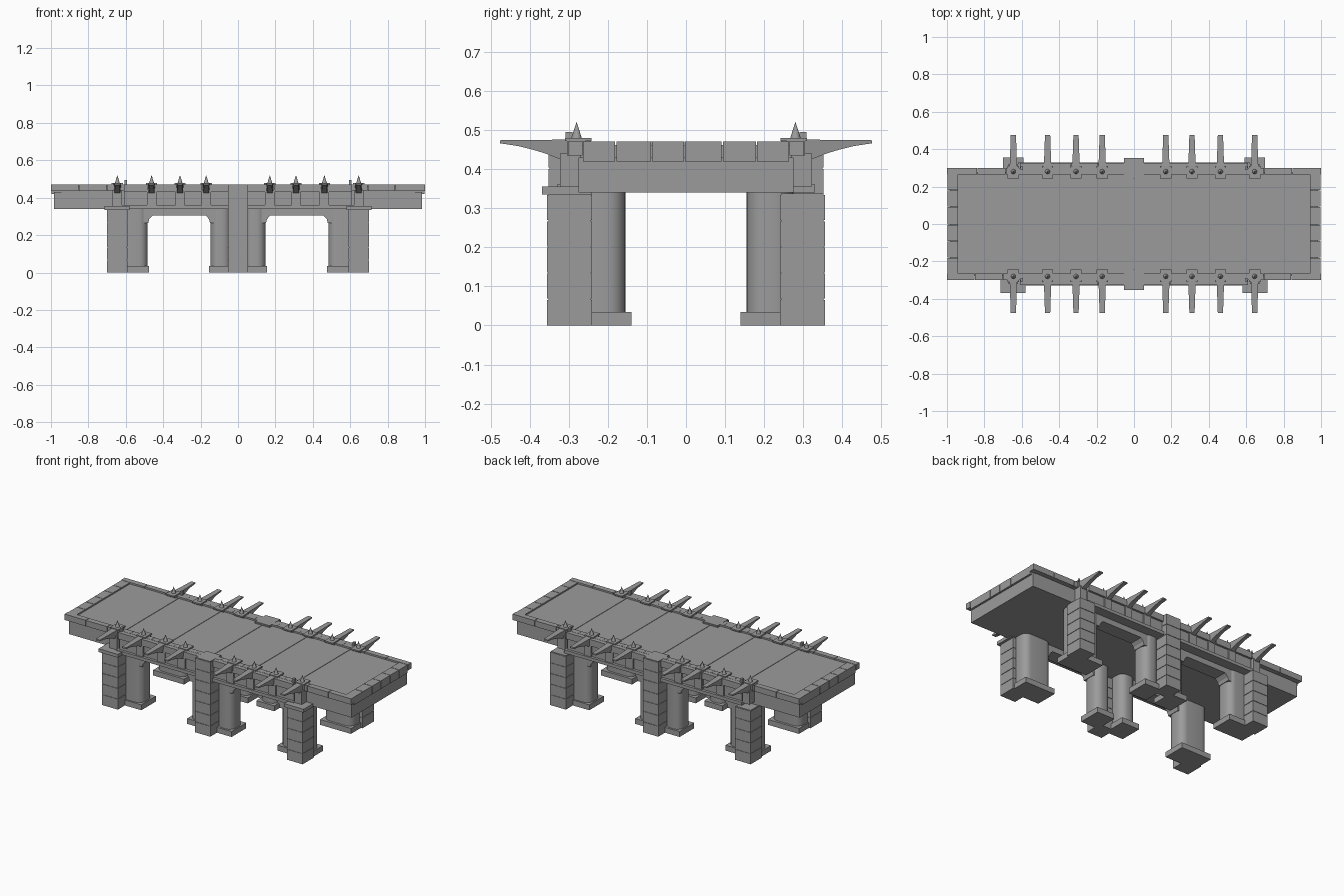
import bpy, bmesh, random
from mathutils import Vector

if "Cube" in bpy.data.objects:
    bpy.data.objects.remove(bpy.data.objects["Cube"])

random.seed(4)

# Dark grey stone
stone = bpy.data.materials.new("dark_stone")
stone.diffuse_color = (0.33, 0.33, 0.33, 1)
stone.use_nodes = True
stone.node_tree.nodes["Principled BSDF"].inputs["Base Color"].default_value = stone.diffuse_color

def finish(bm, name, smooth=False):
    bmesh.ops.recalc_face_normals(bm, faces=bm.faces)
    me = bpy.data.meshes.new(name)
    bm.to_mesh(me)
    bm.free()
    me.materials.append(stone)
    ob = bpy.data.objects.new(name, me)
    bpy.context.collection.objects.link(ob)
    if smooth:
        for o in bpy.context.selected_objects:
            o.select_set(False)
        ob.select_set(True)
        bpy.context.view_layer.objects.active = ob
        bpy.ops.object.shade_smooth_by_angle(angle=0.7)
    return ob

def box(bm, x0, x1, y0, y1, z0, z1):
    vs = bmesh.ops.create_cube(bm, size=1)['verts']
    for v in vs:
        v.co = Vector((x0 if v.co.x < 0 else x1,
                       y0 if v.co.y < 0 else y1,
                       z0 if v.co.z < 0 else z1))
    return vs

def sbox(bm, sx, sy, x0, x1, y0, y1, z0, z1):
    """Box mirrored into the quadrant given by the signs sx, sy."""
    xs, ys = sorted((sx * x0, sx * x1)), sorted((sy * y0, sy * y1))
    return box(bm, *xs, *ys, z0, z1)

def splits(a, b, n, jitter):
    step = (b - a) / n
    return [a] + [a + i * step + random.uniform(-jitter, jitter) for i in range(1, n)] + [b]

def prism(bm, pts, axis, a, b):
    """Extrude a 2D profile along x (points are y,z) or y (points are x,z)."""
    def put(p, t):
        return (t, p[0], p[1]) if axis == 'x' else (p[0], t, p[1])
    lo = [bm.verts.new(put(p, a)) for p in pts]
    hi = [bm.verts.new(put(p, b)) for p in pts]
    n = len(pts)
    bm.faces.new(lo)
    bm.faces.new(hi[::-1])
    for i in range(n):
        j = (i + 1) % n
        bm.faces.new((lo[i], lo[j], hi[j], hi[i]))
    return lo + hi

# Deck body and walking surface laid in slabs
bm = bmesh.new()
box(bm, -0.985, 0.985, -0.275, 0.275, 0.34, 0.43)
finish(bm, "deck_body")
bm = bmesh.new()
box(bm, -0.945, 0.945, -0.27, 0.27, 0.42, 0.457)
G = 0.0015
cuts = [-0.945, -0.6, -0.3, 0.0, 0.3, 0.6, 0.945]
for a, b in zip(cuts, cuts[1:]):
    box(bm, a + G, b - G, -0.265, 0.265, 0.45, 0.462)
finish(bm, "deck_floor")

# Stone rim around the deck
bm = bmesh.new()
for s in (-1, 1):
    cuts = splits(-1, 1, 13, 0.012)
    for a, b in zip(cuts, cuts[1:]):
        sbox(bm, 1, s, a + (G if a > -1 else 0), b - (G if b < 1 else 0),
             0.265, 0.30, 0.435, 0.472)
    cuts = splits(-0.265, 0.265, 6, 0.005)
    for a, b in zip(cuts, cuts[1:]):
        sbox(bm, s, 1, 0.94, 0.998, a + G, b - G, 0.42, 0.471)
finish(bm, "rim_stones")

# Side walls and ledges over the arches
walls, ledges = bmesh.new(), bmesh.new()
for sx in (-1, 1):
    for sy in (-1, 1):
        cuts = splits(0.05, 0.61, 4, 0.012)
        for a, b in zip(cuts, cuts[1:]):
            sbox(walls, sx, sy, a + G, b - G, 0.26, 0.313, 0.36, 0.43)
            sbox(walls, sx, sy, a + G, b - G, 0.265, 0.326, 0.43, 0.471)
        sbox(ledges, sx, sy, 0.05, 0.62, 0.25, 0.33, 0.34, 0.36)
finish(walls, "side_wall_stones")
finish(ledges, "side_ledges")

# Corner piers of five stacked blocks, with caps on the front
piers, caps = bmesh.new(), bmesh.new()
for sx in (-1, 1):
    for sy in (-1, 1):
        for i in range(5):
            sbox(piers, sx, sy, 0.59, 0.70, 0.24, 0.355,
                 0.067 * i + (0.0015 if i else 0), 0.067 * (i + 1) - 0.0015)
        sbox(piers, sx, sy, 0.593, 0.697, 0.243, 0.352, 0.01, 0.338)
    sbox(caps, sx, -1, 0.58, 0.715, 0.24, 0.368, 0.335, 0.356)
finish(piers, "corner_piers")
finish(caps, "pier_caps")

# Centre piers rising to the deck top
bm = bmesh.new()
for sy in (-1, 1):
    for i in range(7):
        sbox(bm, 1, sy, -0.053, 0.053, 0.24, 0.352,
             0.067 * i + (0.0015 if i else 0), 0.067 * (i + 1) - 0.0015)
    sbox(bm, 1, sy, -0.05, 0.05, 0.243, 0.349, 0.01, 0.472)
finish(bm, "centre_piers")

# Rounded columns and their square bases
cols, bases = bmesh.new(), bmesh.new()
for sx in (-1, 1):
    for sy in (-1, 1):
        for x0, x1 in ((0.475, 0.69), (0.03, 0.155)):
            sbox(bases, sx, sy, x0, x1, 0.14, 0.285, 0, 0.034)
            vs = sbox(cols, sx, sy, x0 + .008, x1 - .008, 0.155, 0.275, 0.03, 0.345)
            edges = [e for e in {e for v in vs for e in v.link_edges}
                     if abs(e.verts[0].co.z - e.verts[1].co.z) > 0.1]
            bmesh.ops.bevel(cols, geom=edges, offset=0.045, segments=6,
                            profile=0.5, affect='EDGES')
finish(cols, "columns", True)
finish(bases, "column_bases")

# Arch lintels with sloping shoulders
bm = bmesh.new()
for sx in (-1, 1):
    for sy in (-1, 1):
        pts = [(0.10, 0.342), (0.10, 0.265), (0.15, 0.265), (0.155, 0.285), (0.172, 0.305),
               (0.455, 0.305), (0.475, 0.285), (0.48, 0.265), (0.55, 0.265), (0.55, 0.342)]
        prism(bm, [(sx * x, z) for x, z in pts], 'y', sy * 0.18, sy * 0.268)
finish(bm, "arch_lintels")

# Horns, their posts, and the small cone finials
horns, posts, cones = bmesh.new(), bmesh.new(), bmesh.new()
horn = [(0.30, 0.476), (0.39, 0.474), (0.475, 0.474), (0.476, 0.466), (0.43, 0.459),
        (0.39, 0.449), (0.36, 0.44), (0.33, 0.428), (0.30, 0.42)]
for sx in (-1, 1):
    for sy in (-1, 1):
        for px in (0.645, 0.462, 0.31, 0.17):
            x = sx * px
            vs = prism(horns, [(sy * y, z) for y, z in horn], 'x', x - 0.02, x + 0.02)
            for v in vs:
                t = (abs(v.co.y) - 0.30) / 0.176
                v.co.x = x + (v.co.x - x) * (1 - 0.3 * t - (0.2 if v.co.z < 0.465 else 0))
            sbox(posts, 1, sy, x - 0.025, x + 0.025, 0.27, 0.322, 0.355, 0.44)
            sbox(posts, 1, sy, x - 0.03, x + 0.03, 0.257, 0.305, 0.435, 0.475)
            sbox(posts, 1, sy, x - 0.03, x + 0.03, 0.242, 0.31, 0.472, 0.48)
            res = bmesh.ops.create_cone(cones, cap_ends=True, segments=10,
                                        radius1=0.014, radius2=0.0005, depth=0.042)
            bmesh.ops.translate(cones, verts=res['verts'], vec=(x, sy * 0.28, 0.4985))
finish(horns, "horns")
finish(posts, "horn_posts")
finish(cones, "cone_finials", True)

# Small knobs beside the end horns
bm = bmesh.new()
for sx in (-1, 1):
    for sy in (-1, 1):
        sbox(bm, sx, sy, 0.594, 0.608, 0.29, 0.308, 0.465, 0.495)
finish(bm, "rim_knobs")
